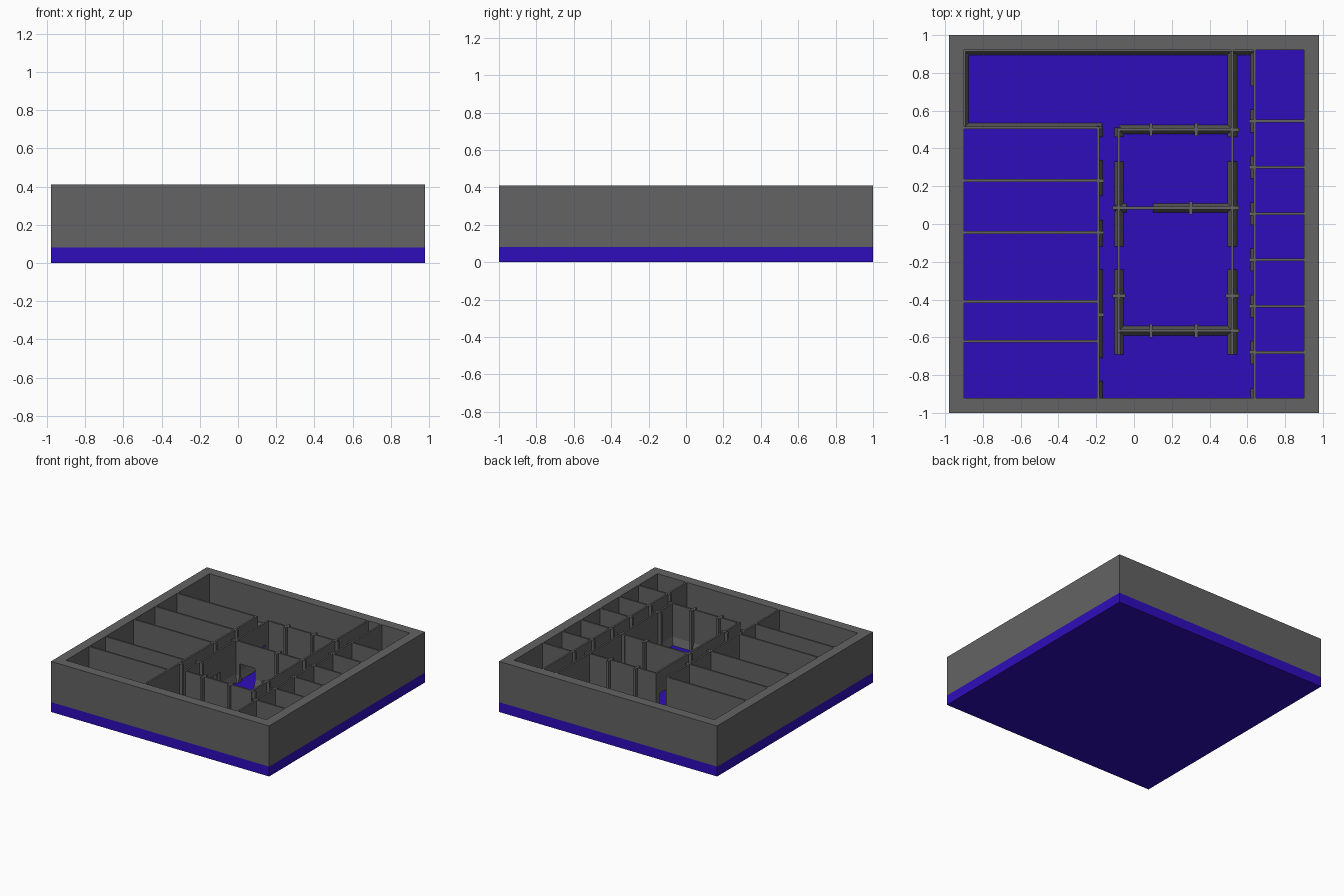
import bpy
import bmesh

cube = bpy.data.objects.get("Cube")
if cube:
    bpy.data.objects.remove(cube, do_unlink=True)

FLOOR, TOP, DOOR_TOP = 0.08, 0.41, 0.23
THICK = 0.014       # partition thickness
SKIRT_OUT, SKIRT_H = 0.025, 0.06


def material(name, colour):
    mat = bpy.data.materials.new(name)
    mat.use_nodes = True
    mat.diffuse_color = colour
    mat.node_tree.nodes["Principled BSDF"].inputs["Base Color"].default_value = colour
    return mat


blue = material("deep blue", (0.028, 0.004, 0.5, 1))
grey = material("stone grey", (0.125, 0.125, 0.125, 1))


def finish(name, bm, mat):
    bmesh.ops.recalc_face_normals(bm, faces=bm.faces)
    mesh = bpy.data.meshes.new(name)
    bm.to_mesh(mesh)
    bm.free()
    mesh.materials.append(mat)
    obj = bpy.data.objects.new(name, mesh)
    bpy.context.collection.objects.link(obj)


def box(name, x0, x1, y0, y1, z0, z1, mat=grey):
    bm = bmesh.new()
    bmesh.ops.create_cube(bm, size=1)
    for v in bm.verts:
        v.co = (x0 if v.co.x < 0 else x1,
                y0 if v.co.y < 0 else y1,
                z0 if v.co.z < 0 else z1)
    finish(name, bm, mat)


def extrude(bm, points, offset):
    face = bm.faces.new([bm.verts.new(p) for p in points])
    new = bmesh.ops.extrude_face_region(bm, geom=[face], use_keep_orig=True)["geom"]
    verts = [g for g in new if isinstance(g, bmesh.types.BMVert)]
    bmesh.ops.translate(bm, verts=verts, vec=offset)


def place(axis, along, across, z):
    """Map wall coordinates to the plan; axis is the direction the wall runs."""
    return (along, across, z) if axis == "x" else (across, along, z)


def wall(name, axis, pos, start, end, doors=()):
    """Upright partition whose elevation is notched by doorways."""
    outline = [(start, FLOOR)]
    for a, b in doors:
        outline += [(a, FLOOR), (a, DOOR_TOP), (b, DOOR_TOP), (b, FLOOR)]
    outline += [(end, FLOOR), (end, TOP), (start, TOP)]
    bm = bmesh.new()
    extrude(bm, [place(axis, s, pos - THICK / 2, z) for s, z in outline],
            place(axis, 0, THICK, 0))
    finish(name, bm, grey)


def skirts(name, axis, pos, spans, left=1, right=1):
    """Sloped footing on one or both sides of a wall, between the doorways."""
    half = THICK / 2
    section = [(-half - left * SKIRT_OUT * 0.7, FLOOR), (half + right * SKIRT_OUT * 0.7, FLOOR),
               (half, FLOOR + SKIRT_H), (-half, FLOOR + SKIRT_H)]
    bm = bmesh.new()
    for a, b in spans:
        extrude(bm, [place(axis, a, pos + c, z) for c, z in section],
                place(axis, b - a, 0, 0))
    finish(name, bm, grey)


def fins(name, axis, pos, places, before=0.035, after=0.035):
    """Narrow full-height ribs standing across a wall."""
    for i, s in enumerate(places):
        x0, y0, _ = place(axis, s - 0.009, pos - before, 0)
        x1, y1, _ = place(axis, s + 0.009, pos + after, 0)
        box(f"{name}_{i + 1}", x0, x1, y0, y1, FLOOR, TOP)


# Base slab
box("base_slab", -0.98, 0.98, -1, 1, 0, FLOOR, blue)

# Outer wall as four bridged rectangular rings
bm = bmesh.new()
rings = []
for hx, hy, z in ((0.98, 1, FLOOR), (0.98, 1, TOP), (0.9, 0.92, TOP), (0.9, 0.92, FLOOR)):
    rings.append([bm.verts.new((sx * hx, sy * hy, z))
                  for sx, sy in ((-1, -1), (1, -1), (1, 1), (-1, 1))])
for a, b in zip(rings, rings[1:] + rings[:1]):
    for i in range(4):
        j = (i + 1) % 4
        bm.faces.new((a[i], a[j], b[j], b[i]))
finish("outer_wall", bm, grey)

# Large rooms on the -x side
for i, y in enumerate((0.51, 0.23, -0.045, -0.41, -0.62)):
    wall(f"large_room_divider_{i + 1}", "x", y, -0.9, -0.19)
wall("large_room_front", "y", -0.19, -0.92, 0.517,
     ((-0.83, -0.71), (-0.24, -0.12), (0.02, 0.15), (0.34, 0.46)))
skirts("large_room_skirt", "y", -0.19,
       ((-0.92, -0.83), (-0.71, -0.24), (-0.12, 0.02), (0.15, 0.34), (0.46, 0.52)), left=0)
fins("large_room_fin", "y", -0.19, (-0.48, -0.045, 0.23), before=0, after=0.032)

# Hall at the back
skirts("hall_front_skirt", "x", 0.51, ((-0.9, -0.17),), left=0)
skirts("hall_side_skirt", "y", -0.9, ((0.51, 0.92),), left=0)
skirts("hall_back_skirt", "x", 0.92, ((-0.9, 0.64),), right=0)

# Small cells on the +x side
dividers = [0.545 - 0.245 * i for i in range(6)]
for i, y in enumerate(dividers):
    wall(f"cell_divider_{i + 1}", "x", y, 0.64, 0.9)
cell_doors = [(-0.87, -0.74)] + [(y + 0.06, y + 0.185) for y in reversed(dividers)]
wall("cell_front", "y", 0.64, -0.92, 0.92, cell_doors)
edges = [-0.92] + [e for door in cell_doors for e in door] + [0.92]
skirts("cell_skirt", "y", 0.64, list(zip(edges[::2], edges[1::2])), right=0)
fins("cell_fin", "y", 0.64, dividers, before=0.032, after=0)

# Central block of two rooms
side_doors = ((-0.24, -0.12), (0.33, 0.46))
wall("centre_right_wall", "y", -0.08, -0.577, 0.507, side_doors)
wall("centre_left_wall", "y", 0.52, -0.577, 0.92, side_doors)
side_spans = ((-0.69, -0.24), (-0.12, 0.33))
skirts("centre_right_skirt", "y", -0.08, side_spans + ((0.46, 0.51),))
skirts("centre_left_skirt", "y", 0.52, side_spans + ((0.46, 0.92),))
for name, x in (("centre_right_fin", -0.08), ("centre_left_fin", 0.52)):
    fins(name, "y", x, (-0.38, 0.085))
for name, y in (("centre_back", 0.5), ("centre_front", -0.565)):
    wall(name + "_wall", "x", y, -0.08, 0.52)
    skirts(name + "_skirt", "x", y, ((-0.08, 0.52),))
    fins(name + "_fin", "x", y, (0.09, 0.33))
fins("corner_fin", "y", 0.52, (0.5, -0.565), before=0, after=0.035)
wall("centre_divider", "x", 0.085, -0.08, 0.52, ((-0.04, 0.1),))
skirts("centre_divider_skirt", "x", 0.085, ((-0.1, -0.04), (0.1, 0.52)))
fins("centre_divider_fin", "x", 0.085, (0.3,))
